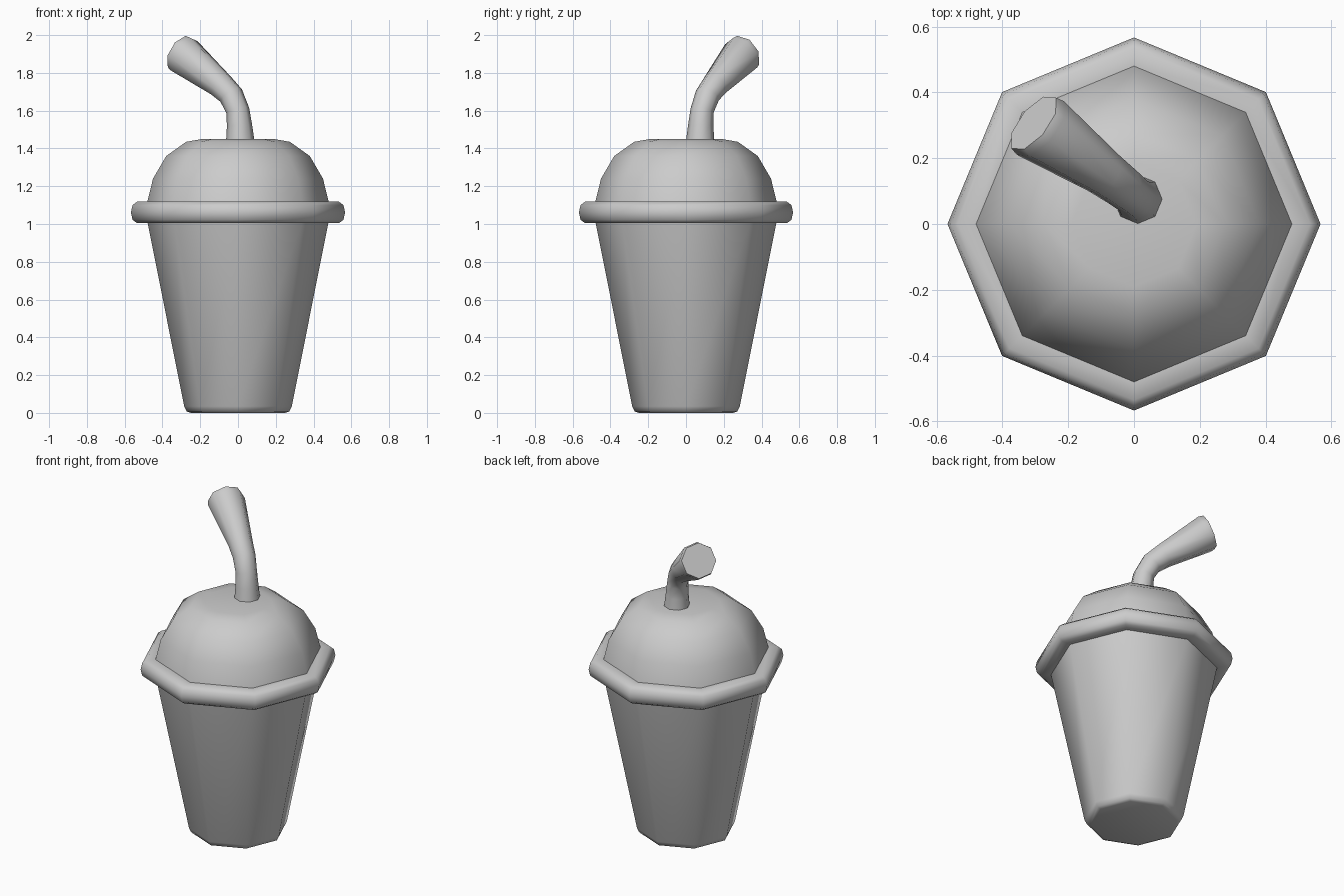
import bpy, bmesh
from math import cos, sin, pi, radians
from mathutils import Vector

if "Cube" in bpy.data.objects:
    bpy.data.objects.remove(bpy.data.objects["Cube"])

SIDES = 8


def build(name, rings, cap_start=False, cap_end=False):
    """Skin a list of octagonal rings into one smooth-shaded object."""
    bm = bmesh.new()
    loops = [[bm.verts.new(p) for p in ring] for ring in rings]
    for a, b in zip(loops, loops[1:]):
        for i in range(SIDES):
            j = (i + 1) % SIDES
            bm.faces.new((a[i], a[j], b[j], b[i]))
    if cap_start:
        bm.faces.new(loops[0][::-1])
    if cap_end:
        bm.faces.new(loops[-1])
    mesh = bpy.data.meshes.new(name)
    bm.to_mesh(mesh)
    bm.free()
    obj = bpy.data.objects.new(name, mesh)
    bpy.context.collection.objects.link(obj)
    bpy.ops.object.select_all(action='DESELECT')
    obj.select_set(True)
    bpy.context.view_layer.objects.active = obj
    bpy.ops.object.shade_smooth_by_angle(angle=radians(62))
    return obj


def ring(center, radius, normal=(0, 0, 1)):
    """Octagon around center, tilted so that it faces along normal."""
    rot = Vector((0, 0, 1)).rotation_difference(Vector(normal))
    return [Vector(center) + rot @ Vector((radius * cos(2 * pi * i / SIDES),
                                           radius * sin(2 * pi * i / SIDES), 0))
            for i in range(SIDES)]


def lathe(profile):
    return [ring((0, 0, z), r) for r, z in profile]


# Tapered cup with a softened bottom edge
build("cup", lathe([(0.25, 0), (0.272, 0.008), (0.285, 0.035), (0.478, 1.005)]),
      cap_start=True)

# Rounded lid rim
build("lid_rim", lathe([(0.478, 1.005), (0.535, 1.005), (0.558, 1.022), (0.567, 1.062),
                        (0.558, 1.1), (0.535, 1.118), (0.48, 1.118)]))

# Domed lid with a flat top
build("lid_dome", lathe([(0.48, 1.118), (0.45, 1.24), (0.38, 1.36),
                         (0.275, 1.435), (0.19, 1.45)]), cap_end=True)

# Bent straw, flaring towards its closed tip
straw = [
    ((0.012, 0.075, 1.44), 0.075, (0, 0, 1)),
    ((0.008, 0.078, 1.52), 0.067, (-0.06, 0.05, 1)),
    ((-0.001, 0.085, 1.60), 0.062, (-0.25, 0.18, 1)),
    ((-0.036, 0.113, 1.68), 0.066, (-0.55, 0.42, 0.85)),
    ((-0.09, 0.153, 1.733), 0.072, (-0.68, 0.53, 0.6)),
    ((-0.285, 0.292, 1.89), 0.109, (-0.7, 0.56, 0.45)),
    ((-0.305, 0.307, 1.903), 0.103, (-0.7, 0.56, 0.42)),
]
build("straw", [ring(*s) for s in straw], cap_end=True)
